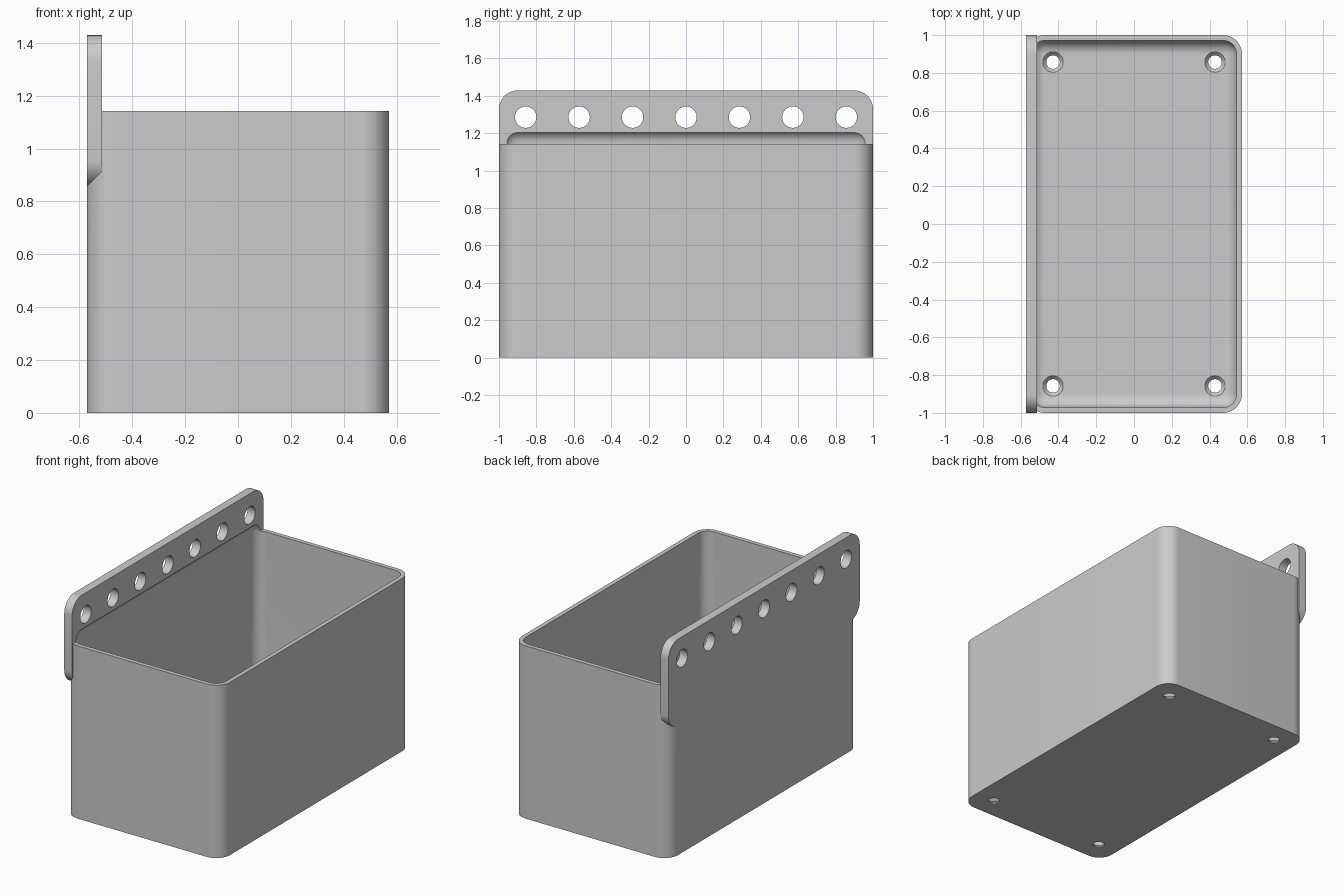
import bpy
import bmesh
from mathutils import Matrix

if "Cube" in bpy.data.objects:
    bpy.data.objects.remove(bpy.data.objects["Cube"], do_unlink=True)

MM = 2 / 70                     # design unit
LENGTH, WIDTH, HEIGHT = 70 * MM, 40 * MM, 40 * MM
WALL, RADIUS = MM, 3.5 * MM
PLATE_T, PLATE_TOP, PLATE_LOW = 2 * MM, 50 * MM, 30 * MM

grey = bpy.data.materials.new("light grey plastic")
grey.use_nodes = True
colour = (0.6, 0.6, 0.6, 1)
grey.diffuse_color = colour
grey.node_tree.nodes["Principled BSDF"].inputs["Base Color"].default_value = colour


def finish(bm, name):
    bmesh.ops.recalc_face_normals(bm, faces=bm.faces)
    mesh = bpy.data.meshes.new(name)
    bm.to_mesh(mesh)
    bm.free()
    mesh.materials.append(grey)
    obj = bpy.data.objects.new(name, mesh)
    bpy.context.collection.objects.link(obj)
    return obj


def rounded_box(name, low, high, radius, axis=None, segments=12):
    """Box with edges along one axis rounded, or every edge if axis is None."""
    bm = bmesh.new()
    bmesh.ops.create_cube(bm, size=1)
    for v in bm.verts:
        v.co = [a + (b - a) * (c + 0.5) for a, b, c in zip(low, high, v.co)]
    edges = [e for e in bm.edges if axis is None
             or abs((e.verts[0].co - e.verts[1].co)[axis]) > 1e-4]
    bmesh.ops.bevel(bm, geom=edges, offset=radius, segments=segments,
                    profile=0.5, affect='EDGES', clamp_overlap=True)
    return finish(bm, name)


def round_cutters(name, centres, r_low, r_high, depth, axis):
    """Row of round cutters sharing one mesh."""
    turn = Matrix.Rotation(1.5707963, 4, 'Y') if axis == 'X' else Matrix()
    bm = bmesh.new()
    for c in centres:
        bmesh.ops.create_cone(bm, cap_ends=True, segments=40, radius1=r_low,
                              radius2=r_high, depth=depth,
                              matrix=Matrix.Translation(c) @ turn)
    return finish(bm, name)


def combine(target, tool, operation):
    mod = target.modifiers.new(operation.lower(), 'BOOLEAN')
    mod.operation, mod.object, mod.solver = operation, tool, 'EXACT'
    bpy.context.view_layer.objects.active = target
    bpy.ops.object.modifier_apply(modifier=mod.name)
    bpy.data.objects.remove(tool, do_unlink=True)


# Outer shell and the hanging plate on its left-hand side
hx, hy = WIDTH / 2, LENGTH / 2
bin_body = rounded_box("hanging_bin", (-hx, -hy, 0), (hx, hy, HEIGHT), RADIUS, axis=2)
plate = rounded_box("hanging_plate", (-hx, -hy, PLATE_LOW),
                    (-hx + PLATE_T, hy, PLATE_TOP), RADIUS, axis=0)
combine(bin_body, plate, 'UNION')

# Rounded cavity, which also bites a shallow recess into the plate
cavity = rounded_box("cavity_cutter", (-hx + WALL, -hy + WALL, WALL),
                     (hx - WALL, hy - WALL, HEIGHT + 2.6 * MM), RADIUS - WALL)
combine(bin_body, cavity, 'DIFFERENCE')

# Row of peg holes through the plate
pegs = [(-hx + PLATE_T / 2, i * 10 * MM, 45 * MM) for i in range(-3, 4)]
combine(bin_body, round_cutters("peg_hole_cutter", pegs, 2 * MM, 2 * MM,
                                PLATE_T * 2, 'X'), 'DIFFERENCE')

# Countersunk screw holes in the floor
corners = [(x * 15 * MM, y * 30 * MM) for x in (-1, 1) for y in (-1, 1)]
holes = [(x, y, 0) for x, y in corners]
sinks = [(x, y, 0.75 * MM) for x, y in corners]
combine(bin_body, round_cutters("screw_hole_cutter", holes, 1.25 * MM, 1.25 * MM,
                                4 * MM, 'Z'), 'DIFFERENCE')
combine(bin_body, round_cutters("countersink_cutter", sinks, 1.2 * MM, 2.12 * MM,
                                MM, 'Z'), 'DIFFERENCE')

# Smooth shading with crisp edges
bpy.ops.object.select_all(action='DESELECT')
bin_body.select_set(True)
bpy.context.view_layer.objects.active = bin_body
bpy.ops.object.shade_smooth_by_angle(angle=0.5)
